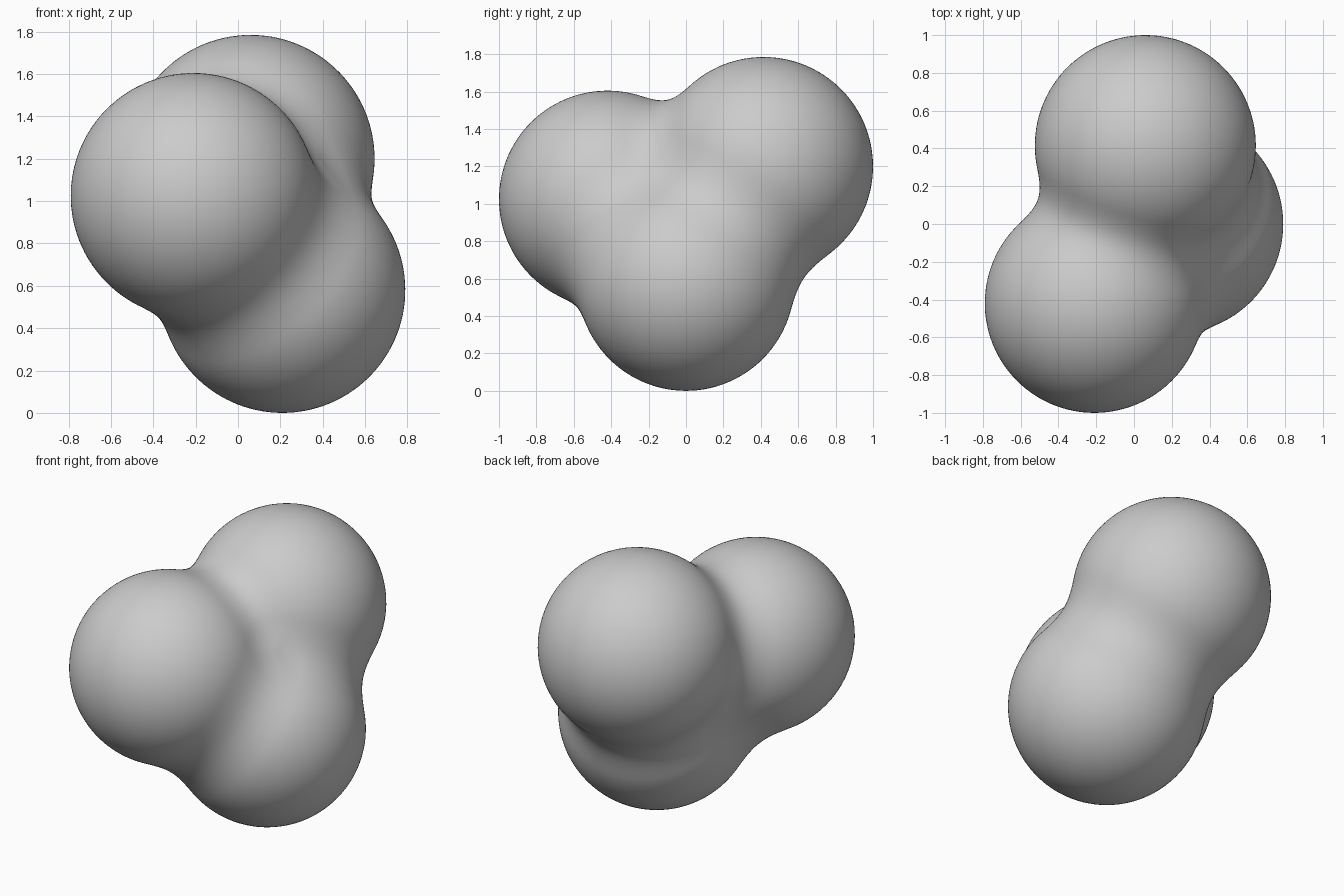
import bpy, bmesh
from mathutils import Vector

if "Cube" in bpy.data.objects:
    bpy.data.objects.remove(bpy.data.objects["Cube"])

# Three lobes: centre and radius
LOBES = [
    (Vector((-0.21, -0.42, 1.025)), 0.58),   # front left lobe
    (Vector((0.06, 0.415, 1.20)), 0.585),    # back upper lobe
    (Vector((0.21, 0.0, 0.58)), 0.58),       # lower right lobe
]
BLEND = 0.22


def smooth_min(a, b, k):
    h = max(k - abs(a - b), 0.0) / k
    return min(a, b) - h * h * k * 0.25


def field(p):
    """Signed distance to the softly merged lobes."""
    d = sorted((p - c).length - r for c, r in LOBES)
    return smooth_min(smooth_min(d[0], d[1], BLEND), d[2], BLEND)


def surface_point(origin, direction):
    lo, hi = 0.0, 1.6
    for _ in range(30):
        mid = (lo + hi) / 2
        if field(origin + direction * mid) < 0:
            lo = mid
        else:
            hi = mid
    return origin + direction * lo


# Single grey colour
grey = bpy.data.materials.new("light grey")
grey.diffuse_color = (0.6, 0.6, 0.6, 1)
grey.use_nodes = True
grey.node_tree.nodes["Principled BSDF"].inputs["Base Color"].default_value = grey.diffuse_color

# Merged blob: a fine ball pushed outwards onto the blended surface
core = sum((c for c, r in LOBES), Vector()) / len(LOBES)
bm = bmesh.new()
bmesh.ops.create_icosphere(bm, subdivisions=6, radius=1)
for v in bm.verts:
    v.co = surface_point(core, v.co.normalized())
for f in bm.faces:
    f.smooth = True
mesh = bpy.data.meshes.new("merged_blob")
bm.to_mesh(mesh)
bm.free()
mesh.materials.append(grey)
blob = bpy.data.objects.new("merged_blob", mesh)
bpy.context.collection.objects.link(blob)
